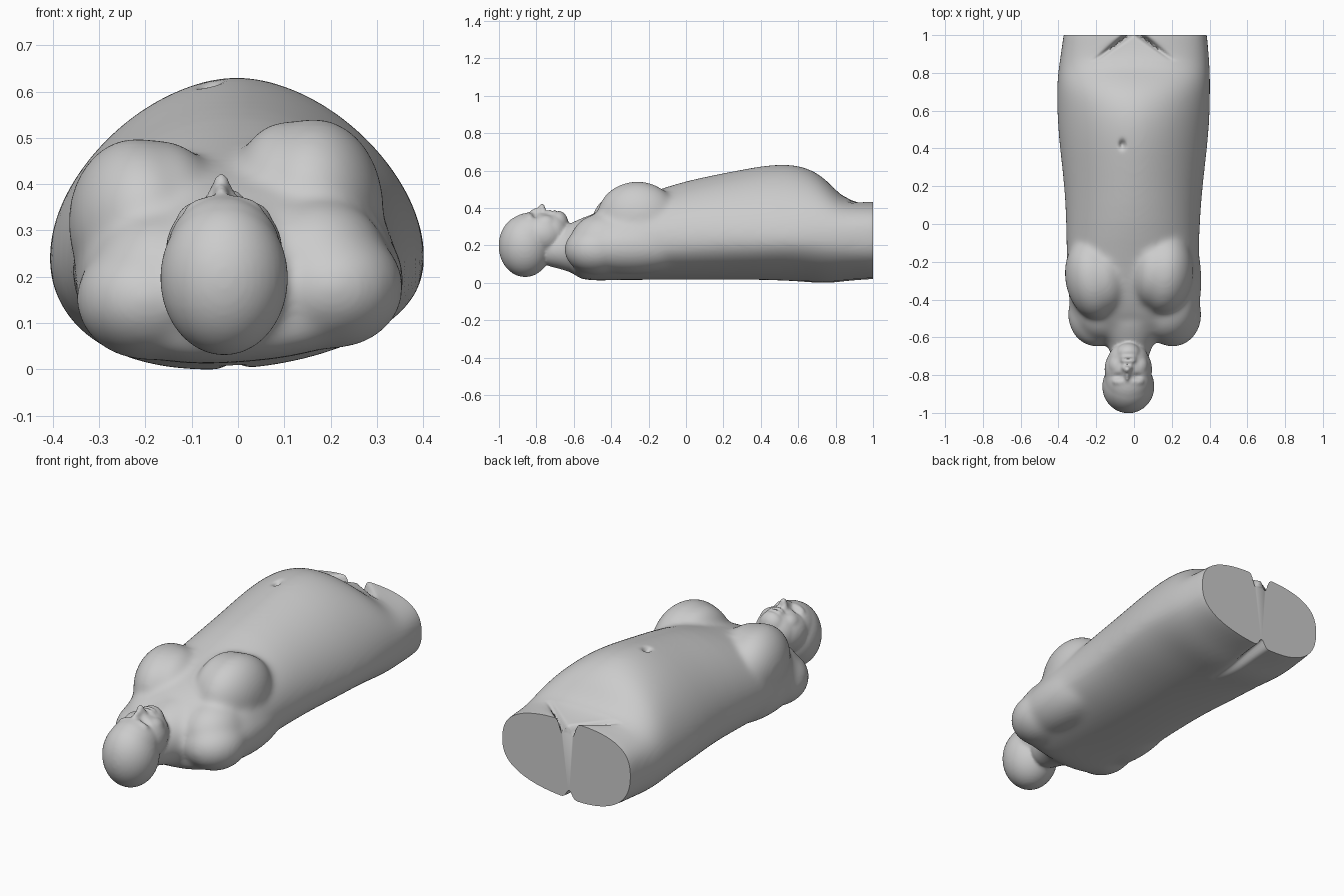
import bpy, bmesh, math
from mathutils import Matrix, Vector

if "Cube" in bpy.data.objects:
    bpy.data.objects.remove(bpy.data.objects["Cube"])


def spow(v, p):
    return math.copysign(abs(v) ** p, v)


def loft(bm, sections, tilt=0.0, n=36):
    """Skin of closed sections: y, left, right, bottom, top, widest z, upper power, lower power."""
    rings = []
    for y, xl, xr, zb, zt, zm, pu, pl in sections:
        ring = []
        for i in range(n):
            a = 2 * math.pi * i / n
            c, s = math.cos(a), math.sin(a)
            p = pu if s > 0 else pl
            x = (xl + xr) / 2 + (xr - xl) / 2 * spow(c, p)
            z = zm + (zt - zm if s > 0 else zm - zb) * spow(s, p)
            ring.append(bm.verts.new((x, y, z + tilt * x * max(0, -s))))
        rings.append(ring)
    for r, q in zip(rings, rings[1:]):
        for i in range(n):
            j = (i + 1) % n
            bm.faces.new((r[i], q[i], q[j], r[j]))
    bm.faces.new(rings[0])
    bm.faces.new(rings[-1][::-1])


def blob(bm, centre, radii, turn=0.0):
    m = (Matrix.Translation(centre) @ Matrix.Rotation(math.radians(turn), 4, 'Z')
         @ Matrix.Diagonal((*radii, 1)))
    bmesh.ops.create_uvsphere(bm, u_segments=40, v_segments=24, radius=1, matrix=m)


def skin(bm, voxel, smooth, subdivide=True):
    """Fuse overlapping parts into one smooth skin and return its mesh."""
    bmesh.ops.recalc_face_normals(bm, faces=bm.faces)
    me = bpy.data.meshes.new("skin")
    bm.to_mesh(me)
    bm.free()
    ob = bpy.data.objects.new("skin", me)
    bpy.context.collection.objects.link(ob)
    if subdivide:
        ob.modifiers.new("sub", 'SUBSURF').levels = 1
    rm = ob.modifiers.new("fuse", 'REMESH')
    rm.mode, rm.voxel_size = 'VOXEL', voxel
    sm = ob.modifiers.new("soften", 'SMOOTH')
    sm.factor, sm.iterations = 0.5, smooth
    dg = bpy.context.evaluated_depsgraph_get()
    out = bpy.data.meshes.new_from_object(ob.evaluated_get(dg))
    bpy.data.objects.remove(ob)
    return out


# Torso with belly, hips and thigh stumps
torso = bmesh.new()
loft(torso, [
    (-0.62, -0.20, 0.21, 0.06, 0.27, 0.15, 1.0, 0.8),
    (-0.57, -0.29, 0.30, 0.02, 0.32, 0.16, 0.95, 0.85),
    (-0.48, -0.335, 0.34, 0.015, 0.39, 0.18, 0.9, 0.85),
    (-0.35, -0.35, 0.35, 0.02, 0.44, 0.20, 0.95, 0.85),
    (-0.15, -0.36, 0.345, 0.02, 0.50, 0.22, 1.0, 0.9),
    (0.00, -0.36, 0.35, 0.02, 0.55, 0.23, 1.05, 0.9),
    (0.20, -0.37, 0.365, 0.02, 0.59, 0.24, 1.1, 0.95),
    (0.40, -0.395, 0.39, 0.02, 0.63, 0.24, 1.13, 0.95),
    (0.52, -0.405, 0.40, 0.015, 0.64, 0.24, 1.13, 1.0),
    (0.62, -0.41, 0.405, 0.01, 0.63, 0.24, 1.1, 1.0),
    (0.72, -0.41, 0.405, 0.00, 0.585, 0.24, 1.0, 0.95),
    (0.80, -0.405, 0.405, 0.005, 0.50, 0.24, 0.9, 0.9),
    (0.86, -0.395, 0.40, 0.015, 0.44, 0.24, 0.75, 0.85),
    (1.00, -0.375, 0.39, 0.025, 0.44, 0.24, 0.72, 0.8),
    (1.15, -0.355, 0.37, 0.03, 0.43, 0.24, 0.72, 0.8)], tilt=0.07)
# Breasts and the chest above them
blob(torso, (-0.22, -0.29, 0.32), (0.145, 0.22, 0.183), 10)
blob(torso, (-0.17, -0.285, 0.32), (0.14, 0.20, 0.178), 10)
blob(torso, (0.165, -0.26, 0.35), (0.15, 0.22, 0.195), -6)
blob(torso, (0.105, -0.255, 0.35), (0.125, 0.195, 0.19), -6)
# Shoulders with arm stumps running back into the flanks
for sx, cz in ((-1, 0.155), (1, 0.18)):
    x = sx * 0.2 + 0.004
    blob(torso, (x, -0.48, cz), (0.155, 0.172, 0.133))
    blob(torso, (x, -0.30, cz + 0.015), (0.155, 0.345, 0.145))
    blob(torso, (x * 0.85, -0.44, cz + 0.045), (0.155, 0.18, 0.15))
# Neck
loft(torso, [
    (-0.80, -0.11, 0.06, 0.09, 0.26, 0.18, 1, 1),
    (-0.67, -0.125, 0.085, 0.08, 0.295, 0.18, 1, 1),
    (-0.60, -0.155, 0.12, 0.045, 0.33, 0.18, 1, 1),
    (-0.45, -0.25, 0.23, 0.02, 0.41, 0.18, 1, 1)])
torso_mesh = skin(torso, 0.012, 26)

# Head: cranium, face, jaw, chin
body = bmesh.new()
body.from_mesh(torso_mesh)
X = -0.03
blob(body, (X, -0.86, 0.20), (0.138, 0.142, 0.167))
blob(body, (X, -0.83, 0.25), (0.124, 0.145, 0.128))
blob(body, (X, -0.77, 0.26), (0.126, 0.135, 0.118))
blob(body, (X, -0.72, 0.27), (0.108, 0.095, 0.108))
blob(body, (X, -0.685, 0.32), (0.066, 0.056, 0.068))
# Brow, nose, lips, cheeks
blob(body, (X, -0.835, 0.345), (0.085, 0.03, 0.035))
blob(body, (X - 0.006, -0.79, 0.375), (0.017, 0.045, 0.03))
blob(body, (X - 0.006, -0.77, 0.40), (0.019, 0.019, 0.026))
blob(body, (X, -0.715, 0.375), (0.042, 0.03, 0.02))
for s in (-1, 1):
    blob(body, (X - 0.006 + s * 0.016, -0.762, 0.385), (0.013, 0.015, 0.014))
    blob(body, (X + s * 0.055, -0.75, 0.315), (0.05, 0.06, 0.05))
body_mesh = skin(body, 0.008, 7, subdivide=False)

# Pressed-in details: navel, eye sockets, mouth line, groin folds, seat cleft
dents = [(-0.062, 0.42, 0.016, 0.022, 0.028),
         (X - 0.052, -0.806, 0.028, 0.015, 0.014), (X + 0.045, -0.806, 0.028, 0.015, 0.014),
         (X, -0.714, 0.032, 0.007, 0.010), (X, -0.69, 0.035, 0.009, 0.004)]
bm = bmesh.new()
bm.from_mesh(body_mesh)
for v in bm.verts:
    x, y, z = v.co
    if z > 0.25:
        for cx, cy, rx, ry, d in dents:
            v.co.z -= d * math.exp(-((x - cx) / rx) ** 2 - ((y - cy) / ry) ** 2)
        ramp = min(1, max(0, (y - 0.86) / 0.14))
        if ramp:
            fold = 0.03 + 1.3 * max(0, 1 - y)
            d = 0.055 * ramp * math.exp(-((abs(x) - fold) / 0.018) ** 2)
            v.co.z -= d + 0.025 * ramp * math.exp(-(x / (fold + 0.02)) ** 4)
    elif y > 0.6:
        ramp = min(1, (y - 0.6) / 0.4)
        v.co.z += 0.045 * ramp * math.exp(-((x + 0.01) / 0.022) ** 2)

# Flat cut through the thighs
geom = bm.verts[:] + bm.edges[:] + bm.faces[:]
cut = bmesh.ops.bisect_plane(bm, geom=geom, dist=1e-6, plane_co=(0, 1, 0), plane_no=(0, 1, 0),
                             clear_outer=True)
bmesh.ops.triangle_fill(bm, use_beauty=True, normal=(0, 1, 0),
                        edges=[e for e in bm.edges if e.is_boundary])
low = min(v.co.z for v in bm.verts)
bmesh.ops.translate(bm, verts=bm.verts, vec=Vector((0, 0, -low)))
bmesh.ops.recalc_face_normals(bm, faces=bm.faces)
bm.to_mesh(body_mesh)
bm.free()
bpy.data.meshes.remove(torso_mesh)

ob = bpy.data.objects.new("torso_with_head", body_mesh)
bpy.context.collection.objects.link(ob)
bpy.context.view_layer.objects.active = ob
ob.select_set(True)
bpy.ops.object.shade_smooth_by_angle(angle=math.radians(60))
